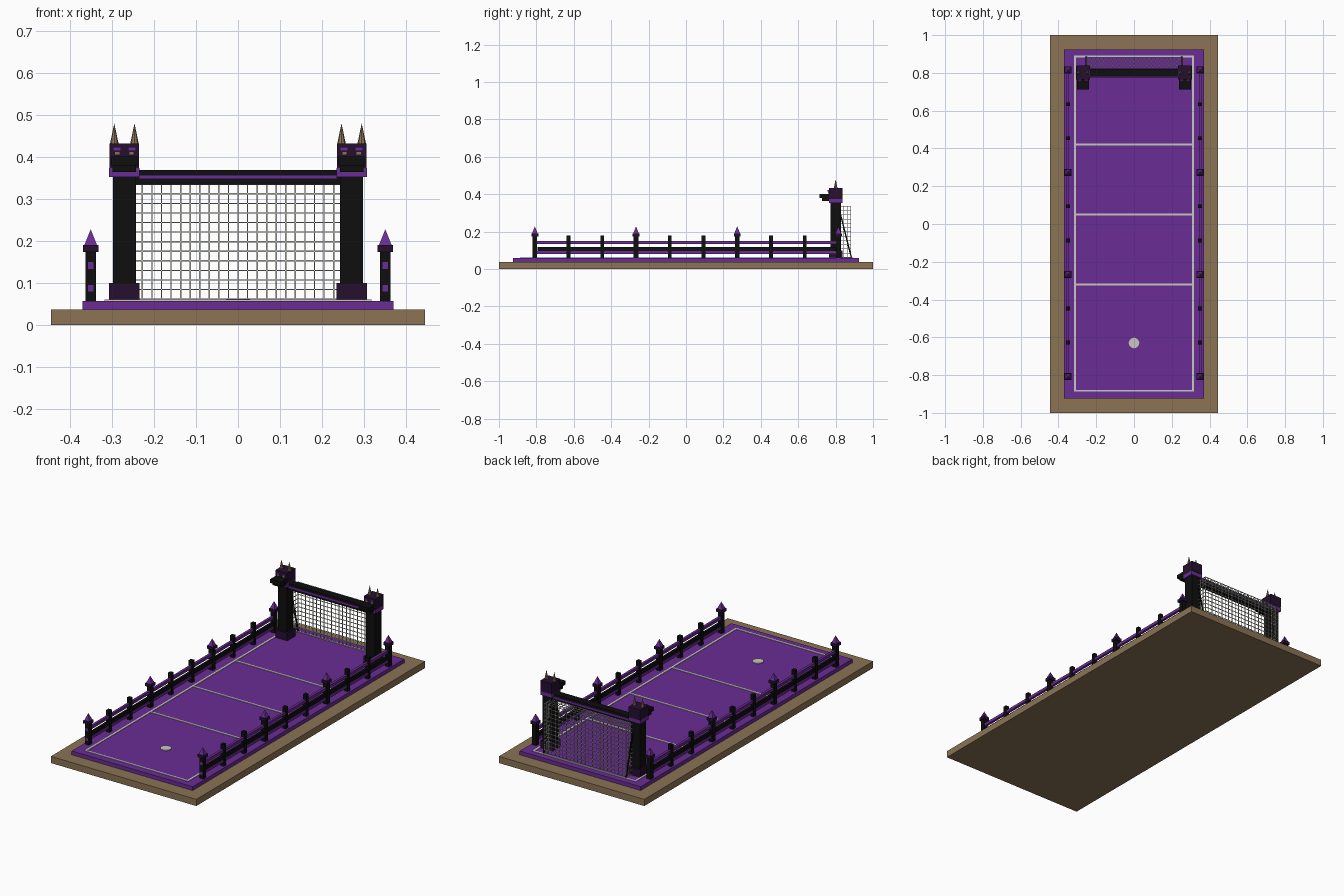
import bpy, bmesh, math
from mathutils import Vector, Matrix

if "Cube" in bpy.data.objects:
    bpy.data.objects.remove(bpy.data.objects["Cube"])


def material(name, hexcode):
    def lin(c):
        return c / 12.92 if c <= 0.04045 else ((c + 0.055) / 1.055) ** 2.4
    m = bpy.data.materials.new(name)
    m.diffuse_color = [lin(int(hexcode[i:i + 2], 16) / 255) for i in (0, 2, 4)] + [1]
    m.use_nodes = True
    m.node_tree.nodes["Principled BSDF"].inputs["Base Color"].default_value = m.diffuse_color
    return m


TAN = material("tan", "8B7355")
PURPLE = material("purple", "6A2C94")
BLACK = material("black", "0E0E0E")
DARK = material("dark purple", "26102F")
WHITE = material("chalk grey", "C8C8C0")


class Part:
    """Collects primitives into one named, single-colour object."""

    def __init__(self, name, mat):
        self.name, self.mat, self.bm = name, mat, bmesh.new()

    def box(self, x0, x1, y0, y1, z0, z1):
        m = Matrix.Translation(((x0 + x1) / 2, (y0 + y1) / 2, (z0 + z1) / 2)) \
            @ Matrix.Diagonal((abs(x1 - x0), abs(y1 - y0), abs(z1 - z0), 1))
        bmesh.ops.create_cube(self.bm, size=1, matrix=m)

    def column(self, x, y, half, z0, z1):
        self.box(x - half, x + half, y - half, y + half, z0, z1)

    def cone(self, x, y, r, z0, z1, n, r2=0.0, turn=0.0):
        m = Matrix.Translation((x, y, (z0 + z1) / 2)) @ Matrix.Rotation(turn, 4, 'Z')
        bmesh.ops.create_cone(self.bm, cap_ends=True, segments=n, radius1=r,
                              radius2=r2, depth=z1 - z0, matrix=m)

    def bar(self, a, b, t):
        a, b = Vector(a), Vector(b)
        d = b - a
        m = Matrix.Translation((a + b) / 2) @ d.to_track_quat('Z', 'X').to_matrix().to_4x4() \
            @ Matrix.Diagonal((t, t, d.length, 1))
        bmesh.ops.create_cube(self.bm, size=1, matrix=m)

    def done(self):
        me = bpy.data.meshes.new(self.name)
        self.bm.to_mesh(me)
        self.bm.free()
        me.materials.append(self.mat)
        bpy.context.collection.objects.link(bpy.data.objects.new(self.name, me))


# Base board and pitch
p = Part("base_board", TAN)
p.box(-.445, .445, -1, 1, 0, .037)
p.done()
p = Part("pitch", PURPLE)
p.box(-.37, .37, -.925, .925, .037, .058)
p.done()

# Pitch markings and penalty spot
p = Part("pitch_lines", WHITE)
for s in (-1, 1):
    p.box(s * .317, s * .306, -.888, .892, .057, .061)
for y in (-.883, -.32, .05, .42, .887):
    p.box(-.306, .306, y - .005, y + .005, .057, .061)
p.cone(0, -.63, .028, .057, .062, 24, .028)
p.done()

# Side fences: ten posts each, every third a turret
posts = Part("fence_posts", BLACK)
caps = Part("turret_caps", DARK)
roofs = Part("turret_roofs", PURPLE)
rails = Part("fence_rails", PURPLE)
panels = Part("fence_panels", BLACK)
for s in (-1, 1):
    x = s * .35
    for i in range(10):
        y = -.808 + i * .1803
        if i % 3 == 0:
            posts.column(x, y, .0125, .058, .176)
            caps.column(x, y, .0185, .174, .19)
            roofs.cone(x, y, .0215, .19, .228, 4, turn=math.pi / 4)
        else:
            posts.column(x, y, .01, .058, .178)
    for z0, z1 in ((.08, .096), (.134, .15)):
        rails.box(x - .007, x + .007, -.822, .822, z0, z1)
    panels.box(x - .006, x + .006, -.795, .80, .096, .118)
for p in (posts, caps, roofs, rails, panels):
    p.done()

# Goal posts with plinths and carved beast heads
plinth = Part("goal_plinths", DARK)
post = Part("goal_posts", BLACK)
collar = Part("post_collars", PURPLE)
head = Part("beast_heads", DARK)
snout = Part("beast_snouts", BLACK)
brow = Part("beast_brows", PURPLE)
eye = Part("beast_eyes", TAN)
horn = Part("beast_horns", TAN)
for s in (-1, 1):
    x, y = s * .27, .80
    plinth.column(x, y, .036, .058, .1)
    post.column(x, y, .0275, .1, .355)
    collar.column(x, y, .036, .352, .374)
    head.box(x - .035, x + .035, .764, .838, .374, .432)
    snout.box(x - .032, x + .032, .713, .765, .380, .401)
    snout.box(x - .028, x + .028, .728, .765, .364, .380)
    for t in (-1, 1):
        brow.box(x + t * .008, x + t * .027, .757, .766, .414, .423)
        eye.box(x + t * .011, x + t * .023, .760, .766, .404, .413)
        horn.cone(x + t * .024, y, .01, .432, .48, 8)
for p in (plinth, post, collar, head, snout, brow, eye, horn):
    p.done()

# Crossbar with purple stripe
p = Part("crossbar", BLACK)
p.box(-.245, .245, .78, .82, .334, .369)
p.done()
p = Part("crossbar_stripe", PURPLE)
p.box(-.235, .235, .776, .824, .347, .357)
p.done()

# Sloping net stays and rear frame
p = Part("net_frame", BLACK)
for s in (-1, 1):
    p.bar((s * .252, .815, .335), (s * .252, .884, .062), .007)
p.done()

# Net: back, roof and sides
p = Part("goal_net", WHITE)
W, Y0, Y1, Z0, Z1, T = .25, .82, .882, .062, .335, .003
for i in range(23):
    x = -W + 2 * W * i / 22
    p.bar((x, Y1, Z0), (x, Y1, Z1), T)
    p.bar((x, Y0, Z1), (x, Y1, Z1), T)
for i in range(13):
    z = Z0 + (Z1 - Z0) * i / 12
    p.bar((-W, Y1, z), (W, Y1, z), T)
    for s in (-1, 1):
        p.bar((s * W, Y0, z), (s * W, Y1, z), T)
for i in range(3):
    y = Y0 + (Y1 - Y0) * i / 3
    p.bar((-W, y, Z1), (W, y, Z1), T)
    for s in (-1, 1):
        p.bar((s * W, y, Z0), (s * W, y, Z1), T)
p.done()
